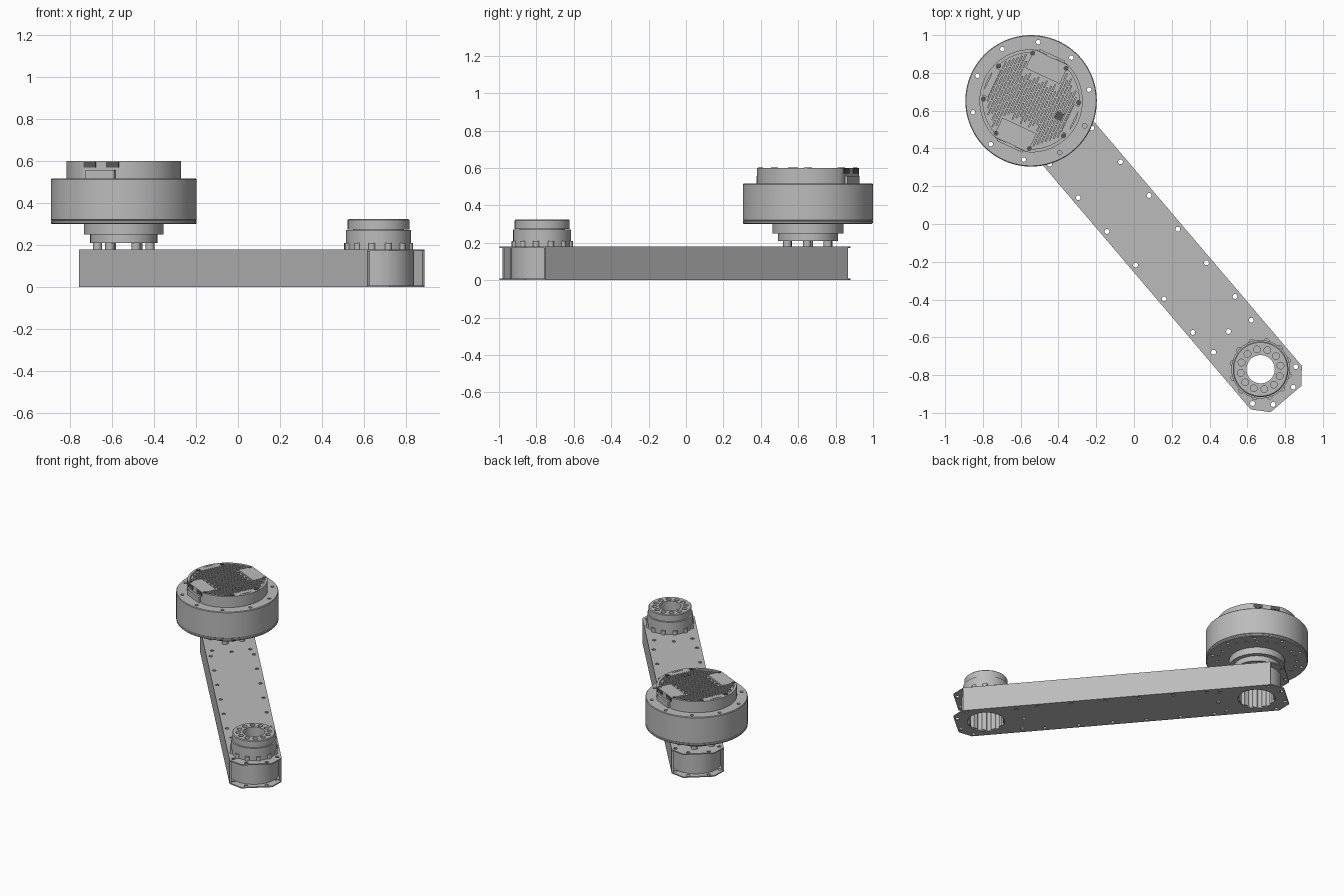
import bpy, bmesh, math
from mathutils import Matrix, Vector

if "Cube" in bpy.data.objects:
    bpy.data.objects.remove(bpy.data.objects["Cube"])


def material(name, rgb):
    m = bpy.data.materials.new(name)
    m.use_nodes = True
    m.diffuse_color = (*rgb, 1)
    m.node_tree.nodes["Principled BSDF"].inputs["Base Color"].default_value = (*rgb, 1)
    return m


GREY = material("machined grey", (0.5, 0.5, 0.5))
DARK = material("dark connector grey", (0.1, 0.1, 0.1))

# Placement frames: arm runs along its local x, joints sit at either end
ARM = Matrix.Rotation(math.radians(-49.6), 4, "Z") @ Matrix.Translation((0.086, 0.012, 0))
HALF = 0.934
MOTOR = Matrix.Translation((-0.545, 0.652, 0)) @ Matrix.Rotation(math.radians(-25), 4, "Z")
OUTPUT = ARM @ Matrix.Translation((HALF, 0, 0))
TAU = math.tau


def finish(name, bm, frame, mat=GREY):
    bmesh.ops.recalc_face_normals(bm, faces=bm.faces)
    me = bpy.data.meshes.new(name)
    bm.to_mesh(me)
    bm.free()
    me.transform(frame)
    me.materials.append(mat)
    ob = bpy.data.objects.new(name, me)
    bpy.context.collection.objects.link(ob)
    return ob


def smooth(ob):
    bpy.ops.object.select_all(action="DESELECT")
    ob.select_set(True)
    bpy.context.view_layer.objects.active = ob
    bpy.ops.object.shade_smooth_by_angle(angle=math.radians(30))
    return ob


def lathe(name, profile, frame, mat=GREY, steps=72):
    """Spin a closed (radius, height) outline about z."""
    bm = bmesh.new()
    vs = [bm.verts.new((r, 0, z)) for r, z in profile]
    es = [bm.edges.new((vs[i - 1], vs[i])) for i in range(len(vs))]
    bmesh.ops.spin(bm, geom=vs + es, cent=(0, 0, 0), axis=(0, 0, 1), angle=TAU, steps=steps)
    bmesh.ops.remove_doubles(bm, verts=bm.verts, dist=1e-5)
    loose = [e for e in bm.edges if not e.link_faces]
    bmesh.ops.delete(bm, geom=loose, context="EDGES")
    return finish(name, bm, frame, mat)


def tube(name, inner, outer, z0, z1, frame):
    return lathe(name, [(inner, z0), (outer, z0), (outer, z1), (inner, z1)], frame)


def prism(bm, outline, z0, z1):
    face = bm.faces.new([bm.verts.new((x, y, z0)) for x, y in outline])
    top = bmesh.ops.extrude_face_region(bm, geom=[face])["geom"]
    bmesh.ops.translate(bm, verts=[g for g in top if isinstance(g, bmesh.types.BMVert)],
                        vec=(0, 0, z1 - z0))


def box(bm, x, y, z, sx, sy, sz):
    m = Matrix.Translation((x, y, z)) @ Matrix.Diagonal((sx, sy, sz, 1))
    bmesh.ops.create_cube(bm, size=1, matrix=m)


def ring(count, radius, phase=0.0):
    return [(radius * math.cos(phase + TAU * i / count),
             radius * math.sin(phase + TAU * i / count)) for i in range(count)]


def pegs(bm, spots, r, z0, z1, segs=16):
    for x, y in spots:
        bmesh.ops.create_cone(bm, cap_ends=True, segments=segs, radius1=r, radius2=r,
                              depth=z1 - z0, matrix=Matrix.Translation((x, y, (z0 + z1) / 2)))


def drill(ob, groups, frame):
    """Cut groups of (spots, radius, z0, z1, segments) out of an object."""
    bm = bmesh.new()
    for group in groups:
        pegs(bm, *group)
    cutter = finish("cutter", bm, frame)
    cutter.hide_render = True
    mod = ob.modifiers.new("holes", "BOOLEAN")
    mod.operation, mod.object, mod.solver = "DIFFERENCE", cutter, "EXACT"
    bpy.ops.object.select_all(action="DESELECT")
    bpy.context.view_layer.objects.active = ob
    ob.select_set(True)
    bpy.ops.object.modifier_apply(modifier="holes")
    bpy.data.objects.remove(cutter)


# Arm plates with chamfered ends, joint openings and fastener holes
quarter = [(HALF + 0.128, 0.178), (HALF + 0.207, 0.107)]
outline = quarter + [(x, -y) for x, y in reversed(quarter)]
outline += [(-x, -y) for x, y in outline]
rows = [(-0.617 + 0.234 * k, s * 0.147) for k in range(6) for s in (-1, 1)]
rows += [(e * (HALF - 0.23), s * 0.131) for e in (-1, 1) for s in (-1, 1)]
rows += [(e * (HALF - 0.262), 0) for e in (-1, 1)]
rows += [(e * (HALF + x), s * y) for e in (-1, 1) for s in (-1, 1)
         for x, y in ((0.185, 0.07), (0.11, 0.15))]
ends = [(-HALF, 0), (HALF, 0)]
for name, z0, z1, opening in (("bottom_plate", 0, 0.008, 0.127), ("top_plate", 0.172, 0.18, 0.1)):
    bm = bmesh.new()
    prism(bm, outline, z0, z1)
    plate = finish(name, bm, ARM)
    drill(plate, [(rows, 0.013, z0 - 0.05, z1 + 0.05, 16),
                  (ends, opening, z0 - 0.05, z1 + 0.05, 48)], ARM)
    smooth(plate)

# Side walls between the plates
for side, s in (("left", 1), ("right", -1)):
    bm = bmesh.new()
    box(bm, 0, s * 0.172, 0.09, 2 * (HALF + 0.128), 0.012, 0.166)
    finish(side + "_side_wall", bm, ARM)

# Joint housings inside the arm, with scalloped bores
for name, x in (("output_housing", HALF), ("motor_housing", -HALF)):
    here = ARM @ Matrix.Translation((x, 0, 0))
    housing = tube(name, 0.12, 0.168, 0.007, 0.173, here)
    drill(housing, [(ring(12, 0.12), 0.016, -0.1, 0.3, 16)], here)
    smooth(housing)

# Output joint: stepped collar, rotating flange and clamp lugs
smooth(tube("output_collar", 0.12, 0.155, 0.18, 0.272, OUTPUT))
flange = lathe("output_flange", [(0.075, 0.172), (0.122, 0.172), (0.122, 0.275), (0.147, 0.275),
                                 (0.147, 0.32), (0.142, 0.325), (0.075, 0.325)], OUTPUT)
drill(flange, [(ring(12, 0.107), 0.018, 0.28, 0.4, 20)], OUTPUT)
smooth(flange)
bm = bmesh.new()
pegs(bm, ring(12, 0.15, 0.13), 0.017, 0.178, 0.21)
smooth(finish("output_lugs", bm, OUTPUT))

# Motor mount: standoffs and stepped reducer
bm = bmesh.new()
pegs(bm, ring(6, 0.125, 0.4), 0.022, 0.178, 0.215)
smooth(finish("motor_standoffs", bm, MOTOR))
smooth(lathe("motor_reducer", [(0.05, 0.21), (0.16, 0.21), (0.16, 0.25), (0.19, 0.25),
                               (0.19, 0.305), (0.05, 0.305)], MOTOR))

# Motor body with ring of through holes
body = lathe("motor_body", [(0.0, 0.3), (0.342, 0.3), (0.348, 0.306), (0.348, 0.315),
                            (0.344, 0.318), (0.348, 0.321), (0.348, 0.512), (0.344, 0.517),
                            (0.0, 0.517)], MOTOR, steps=96)
bolts = [ring(10, 0.313, math.radians(36))]
drill(body, [(bolts[0], 0.012, 0.2, 0.6, 16),
             (ring(24, 0.27), 0.01, 0.28, 0.31, 12)], MOTOR)
smooth(body)

# Motor cap: disc with two flats, raised rim and finned recess
FLAT = 0.253


def flatted(radius, flat):
    return [(x, max(-flat, min(flat, y))) for x, y in ring(96, radius)]


bm = bmesh.new()
prism(bm, flatted(0.273, FLAT), 0.516, 0.588)
smooth(finish("motor_cap", bm, MOTOR))

bm = bmesh.new()
outer, inner = flatted(0.273, FLAT), flatted(0.255, 0.243)
loops = [[bm.verts.new((x, y, z)) for x, y in pts]
         for pts, z in ((outer, 0.587), (outer, 0.6), (inner, 0.6), (inner, 0.587))]
for a, b in zip(loops, loops[1:] + loops[:1]):
    for i in range(len(a)):
        bm.faces.new((a[i - 1], a[i], b[i], b[i - 1]))
smooth(finish("cap_rim", bm, MOTOR))

# Blank pads on the cap
bm = bmesh.new()
for s in (-1, 1):
    box(bm, 0, s * 0.195, 0.594, 0.2, 0.1, 0.012)
    box(bm, s * 0.232, 0, 0.594, 0.035, 0.16, 0.012)
finish("cap_pads", bm, MOTOR)

# Staggered cooling fins
bm = bmesh.new()
for i in range(-13, 14):
    for j in range(-5, 6):
        x, y = i * 0.016, j * 0.048 + (i % 3) * 0.016 - 0.016
        clear_of_pad = abs(x) > 0.108 or abs(y) < 0.125
        if math.hypot(abs(x) + 0.004, abs(y) + 0.02) < 0.252 and clear_of_pad:
            box(bm, x, y, 0.594, 0.009, 0.041, 0.012)
finish("cooling_fins", bm, MOTOR)

# Connectors on both flats, cap screws and sensor
bm = bmesh.new()
for s in (-1, 1):
    for x in (-0.06, 0.06):
        box(bm, x, s * FLAT, 0.583, 0.065, 0.008, 0.026)
pegs(bm, ring(8, 0.253, 0.4), 0.013, 0.598, 0.602)
box(bm, 0.17, -0.01, 0.6, 0.04, 0.04, 0.004)
finish("connectors", bm, MOTOR, DARK)

# Cable bosses at the foot of each flat
bm = bmesh.new()
for s in (-1, 1):
    box(bm, 0, s * 0.258, 0.537, 0.15, 0.02, 0.042)
finish("cable_bosses", bm, MOTOR)
